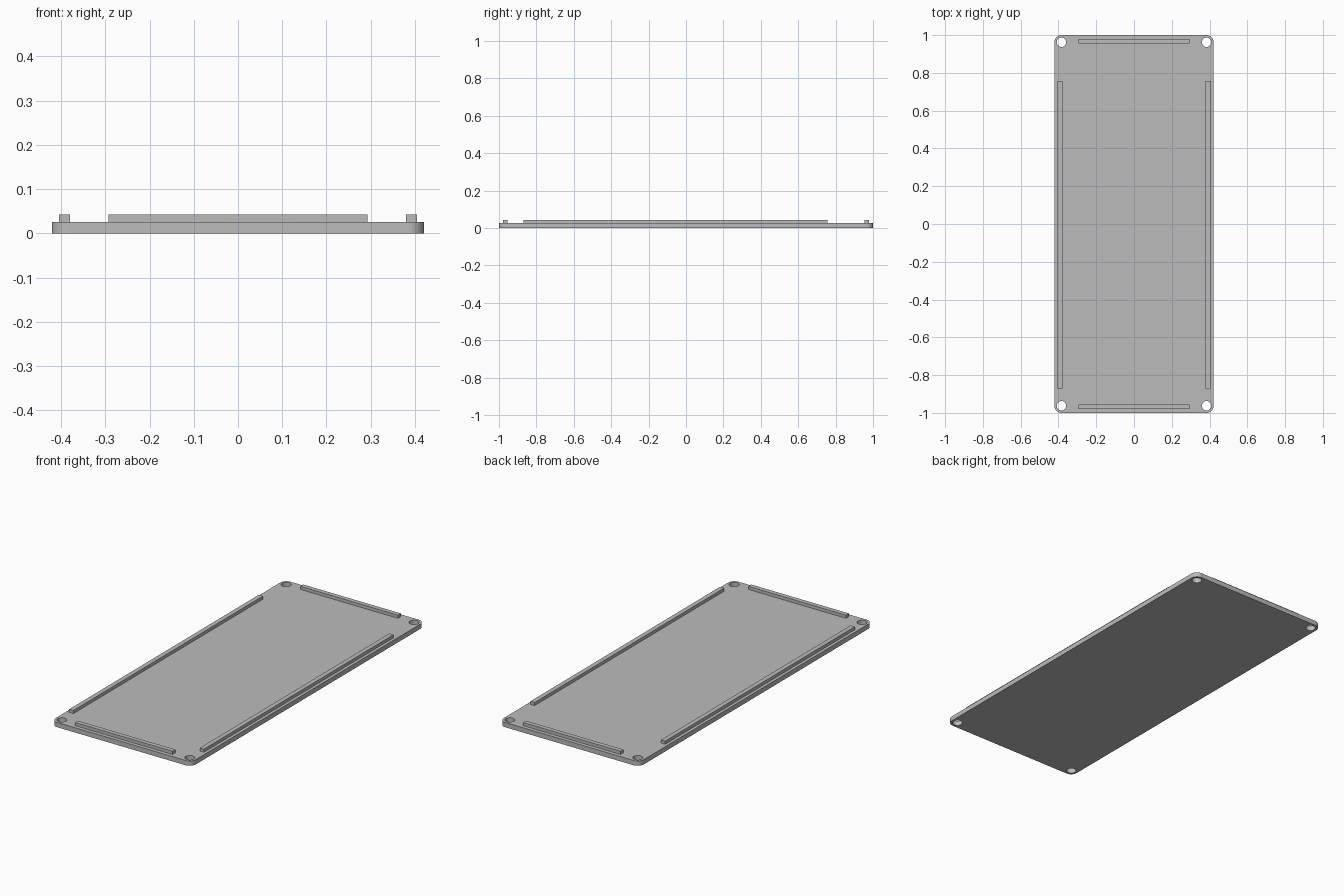
import bpy, bmesh
from mathutils import Matrix, Vector

cube = bpy.data.objects.get("Cube")
if cube:
    bpy.data.objects.remove(cube, do_unlink=True)

HALF_X, HALF_Y = 0.421, 1.0
PLATE_TOP, RIB_TOP = 0.026, 0.043
CORNER, HOLE = 0.037, 0.025

grey = bpy.data.materials.new("plain grey")
grey.use_nodes = True
colour = (0.5, 0.5, 0.5, 1)
grey.diffuse_color = colour
grey.node_tree.nodes["Principled BSDF"].inputs["Base Color"].default_value = colour


def finish(name, bm):
    mesh = bpy.data.meshes.new(name)
    bm.to_mesh(mesh)
    bm.free()
    mesh.materials.append(grey)
    obj = bpy.data.objects.new(name, mesh)
    bpy.context.collection.objects.link(obj)
    return obj


def box(low, high):
    low, high = Vector(low), Vector(high)
    bm = bmesh.new()
    place = Matrix.Translation((low + high) / 2) @ Matrix.Diagonal((*(high - low), 1))
    bmesh.ops.create_cube(bm, size=1, matrix=place)
    return bm


# Base plate with rounded vertical corners
bm = box((-HALF_X, -HALF_Y, 0), (HALF_X, HALF_Y, PLATE_TOP))
uprights = [e for e in bm.edges if abs(e.verts[0].co.z - e.verts[1].co.z) > 0.01]
bmesh.ops.bevel(bm, geom=uprights, offset=CORNER, segments=10, profile=0.5,
                affect='EDGES')
plate = finish("base_plate", bm)

# Screw holes through the four corners
bm = bmesh.new()
for sx in (-1, 1):
    for sy in (-1, 1):
        bmesh.ops.create_cone(
            bm, cap_ends=True, segments=32, radius1=HOLE, radius2=HOLE, depth=0.2,
            matrix=Matrix.Translation((sx * 0.384, sy * 0.962, 0)))
cutter = finish("hole_cutter", bm)
cutter.hide_render = True
cut = plate.modifiers.new("screw holes", 'BOOLEAN')
cut.operation = 'DIFFERENCE'
cut.solver = 'EXACT'
cut.object = cutter

bpy.ops.object.select_all(action='DESELECT')
plate.select_set(True)
bpy.context.view_layer.objects.active = plate
bpy.ops.object.modifier_apply(modifier=cut.name)
bpy.data.objects.remove(cutter, do_unlink=True)
bpy.ops.object.shade_smooth_by_angle()

# Locating ribs along the long sides, set off towards the front
for side, x in (("left", 0.392), ("right", -0.392)):
    finish(side + "_rib", box((x - 0.0125, -0.87, PLATE_TOP),
                              (x + 0.0125, 0.756, RIB_TOP)))

# Locating ribs along the short ends
for end, y in (("front", -0.967), ("back", 0.967)):
    finish(end + "_rib", box((-0.293, y - 0.0125, PLATE_TOP),
                             (0.293, y + 0.0125, RIB_TOP)))
